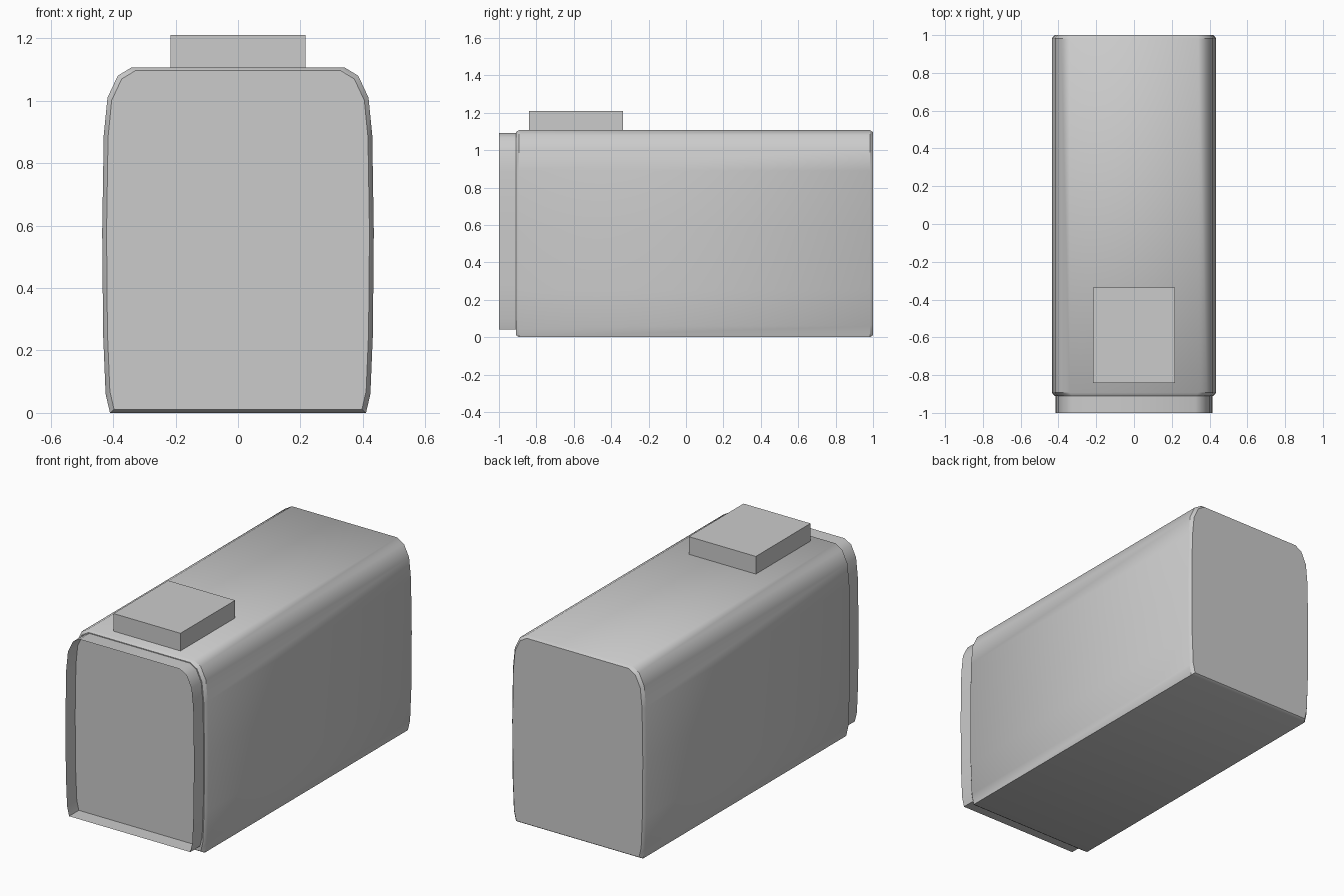
import bpy
import bmesh
import math

if "Cube" in bpy.data.objects:
    bpy.data.objects.remove(bpy.data.objects["Cube"], do_unlink=True)

grey = bpy.data.materials.new("plain grey")
grey.use_nodes = True
grey.diffuse_color = (0.6, 0.6, 0.6, 1)
grey.node_tree.nodes["Principled BSDF"].inputs["Base Color"].default_value = grey.diffuse_color

# Right half of the bulging cross-section, bottom to top
HALF = [(0.41, 0.0), (0.424, 0.06), (0.432, 0.25), (0.435, 0.58),
        (0.43, 0.89), (0.418, 1.01), (0.385, 1.08), (0.34, 1.107)]
PROFILE = HALF + [(-x, z) for x, z in reversed(HALF)]
MIDDLE = 0.553


def finish(name, bm, smooth=True):
    mesh = bpy.data.meshes.new(name)
    bm.to_mesh(mesh)
    bm.free()
    mesh.materials.append(grey)
    obj = bpy.data.objects.new(name, mesh)
    bpy.context.collection.objects.link(obj)
    if smooth:
        bpy.ops.object.select_all(action='DESELECT')
        obj.select_set(True)
        bpy.context.view_layer.objects.active = obj
        bpy.ops.object.shade_smooth_by_angle(angle=math.radians(40))
    return obj


def loft(name, sections, capped):
    """Join scaled copies of the cross-section: (y, x scale, z scale, lift)."""
    bm = bmesh.new()
    rings = [[bm.verts.new((x * sx, y, MIDDLE + (z - MIDDLE) * sz + lift))
              for x, z in PROFILE] for y, sx, sz, lift in sections]
    count = len(PROFILE)
    for a, b in zip(rings, rings[1:]):
        for i in range(count):
            j = (i + 1) % count
            bm.faces.new((a[i], b[i], b[j], a[j]))
    if capped:
        bm.faces.new(rings[0])
        bm.faces.new(reversed(rings[-1]))
        bmesh.ops.recalc_face_normals(bm, faces=bm.faces)
    return finish(name, bm)


# Long body with small chamfers at both ends
loft("body", [(-0.91, 0.968, 0.98, 0), (-0.893, 1, 1, 0),
              (0.983, 1, 1, 0), (1.0, 0.968, 0.98, 0)], True)

# Thin open rim standing out from the front
loft("front_rim", [(-1.0, 0.955, 0.95, 0.012), (-0.9, 0.955, 0.95, 0.012)], False)

# Low block on the roof near the front
bm = bmesh.new()
bmesh.ops.create_cube(bm, size=1)
bmesh.ops.scale(bm, vec=(0.433, 0.505, 0.11), verts=bm.verts)
bmesh.ops.translate(bm, vec=(0, -0.588, 1.155), verts=bm.verts)
finish("top_block", bm, smooth=False)
